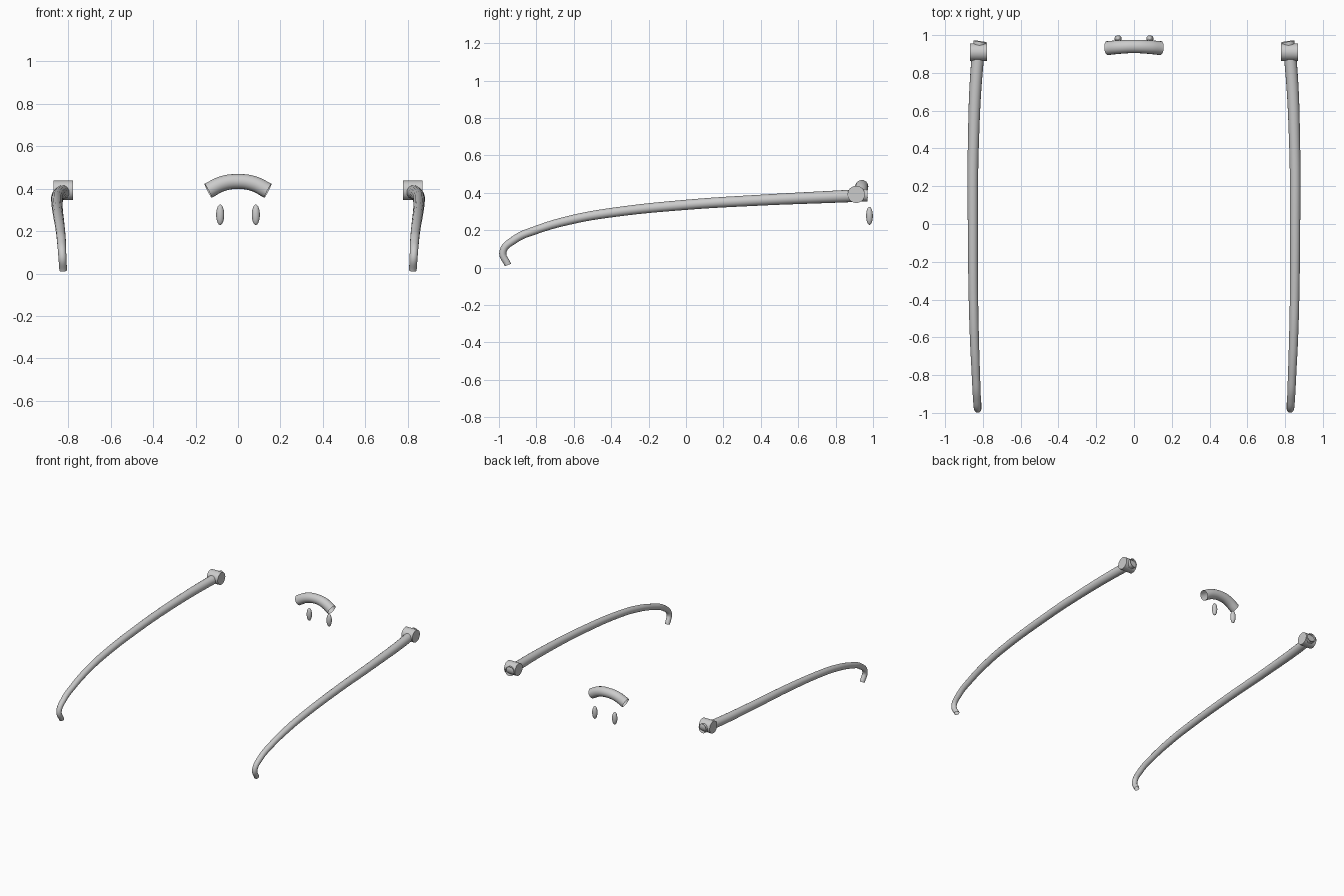
import bpy, math
from mathutils import Vector

if "Cube" in bpy.data.objects:
    bpy.data.objects.remove(bpy.data.objects["Cube"])


def tube(name, pts, sides, steps):
    """Smooth open tube along points (x, y, z, radius)."""
    cu = bpy.data.curves.new(name, 'CURVE')
    cu.dimensions = '3D'
    cu.bevel_depth = 1.0
    cu.bevel_resolution = sides
    cu.use_fill_caps = False
    cu.resolution_u = steps
    sp = cu.splines.new('BEZIER')
    sp.bezier_points.add(len(pts) - 1)
    for bp, (x, y, z, r) in zip(sp.bezier_points, pts):
        bp.co = (x, y, z)
        bp.radius = r
        bp.handle_left_type = bp.handle_right_type = 'AUTO'
    sp.radius_interpolation = 'LINEAR'
    ob = bpy.data.objects.new(name, cu)
    bpy.context.collection.objects.link(ob)
    bpy.ops.object.select_all(action='DESELECT')
    bpy.context.view_layer.objects.active = ob
    ob.select_set(True)
    bpy.ops.object.convert(target='MESH')
    finish(name)


def finish(name):
    bpy.context.object.name = name
    bpy.ops.object.shade_smooth_by_angle(angle=math.radians(40))


# Temple path: front end through the hinge, back to the ear hook
temple = [
    (0.815, 0.967, 0.388, 0.034), (0.828, 0.870, 0.383, 0.033),
    (0.851, 0.400, 0.361, 0.029), (0.853, 0.000, 0.336, 0.027),
    (0.850, -0.400, 0.294, 0.025), (0.845, -0.600, 0.259, 0.024),
    (0.837, -0.800, 0.202, 0.022), (0.832, -0.917, 0.150, 0.021),
    (0.828, -0.979, 0.084, 0.019), (0.824, -0.952, 0.015, 0.018),
]

for side, s in (("left", -1), ("right", 1)):
    # Temple arm
    tube("temple_" + side, [(s * x, y, z, r) for x, y, z, r in temple], 6, 10)
    # Hinge barrel lying across x
    bpy.ops.mesh.primitive_cylinder_add(vertices=32, radius=0.046, depth=0.092,
                                        location=(s * 0.823, 0.910, 0.392),
                                        rotation=(0, math.pi / 2, 0))
    finish("hinge_" + side)
    # Nose pad
    bpy.ops.mesh.primitive_uv_sphere_add(segments=24, ring_count=16, radius=1,
                                         location=(s * 0.084, 0.981, 0.277))
    bpy.context.object.scale = (0.019, 0.018, 0.048)
    finish("nose_pad_" + side)

# Arched bridge
tube("bridge", [(-0.141, 0.931, 0.390, 0.037), (-0.075, 0.937, 0.423, 0.036),
                (0, 0.940, 0.434, 0.035),
                (0.075, 0.937, 0.423, 0.036), (0.141, 0.931, 0.390, 0.037)], 6, 8)
